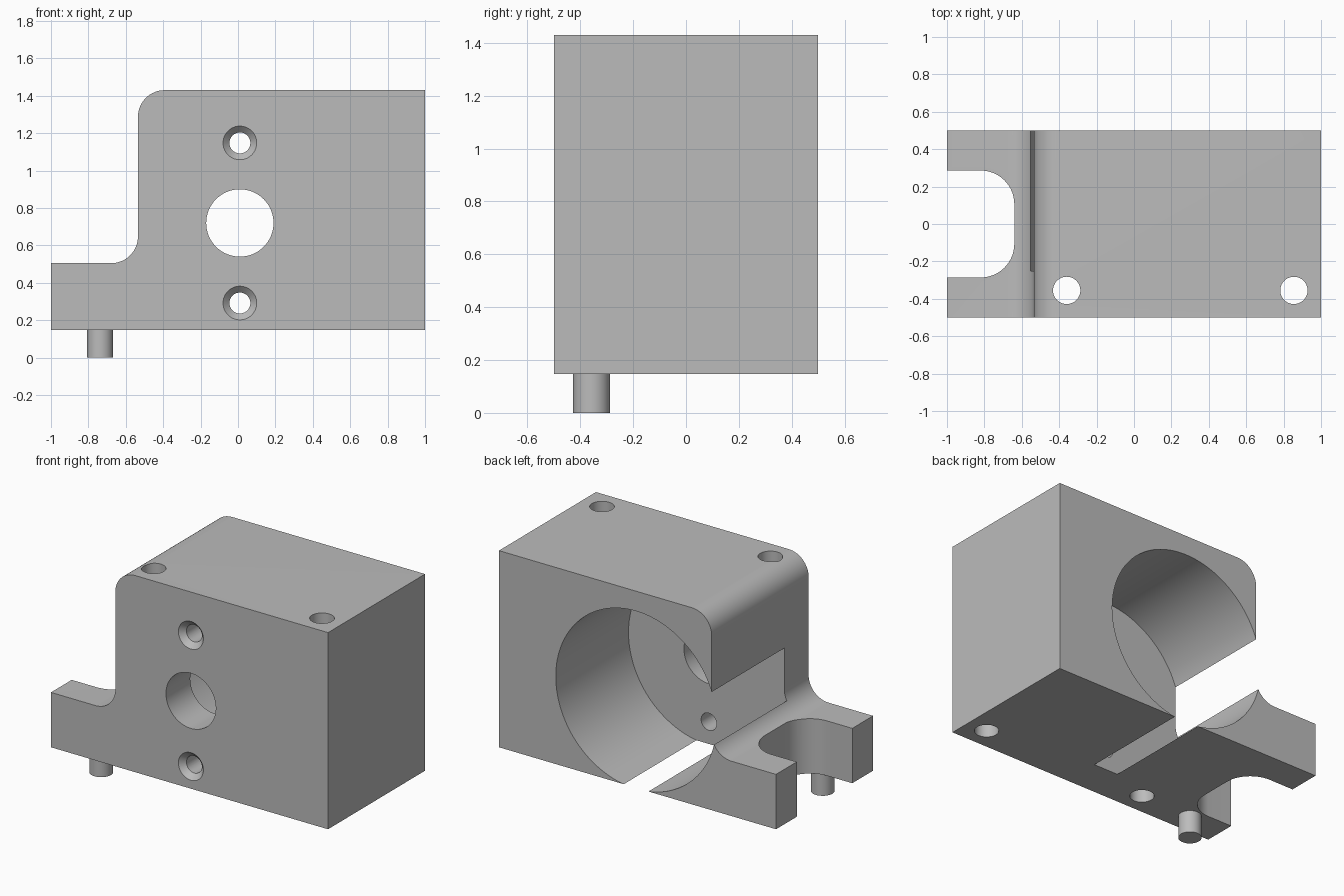
import bpy, bmesh
from math import sin, cos, pi, radians
from mathutils import Matrix, Vector

cube = bpy.data.objects.get("Cube")
if cube:
    bpy.data.objects.remove(cube, do_unlink=True)

grey = bpy.data.materials.new("machined_grey")
grey.use_nodes = True
grey.diffuse_color = (0.5, 0.5, 0.5, 1)
grey.node_tree.nodes["Principled BSDF"].inputs["Base Color"].default_value = (0.5, 0.5, 0.5, 1)


def make_object(name, bm):
    bmesh.ops.recalc_face_normals(bm, faces=bm.faces[:])
    mesh = bpy.data.meshes.new(name)
    bm.to_mesh(mesh)
    bm.free()
    mesh.materials.append(grey)
    obj = bpy.data.objects.new(name, mesh)
    bpy.context.collection.objects.link(obj)
    return obj


def arc(cx, cy, r, start, end, steps=16):
    angles = [radians(start + (end - start) * i / steps) for i in range(steps + 1)]
    return [(cx + r * cos(a), cy + r * sin(a)) for a in angles]


def extrude(name, points, axis):
    """Extrude a closed outline of 3D points along an axis vector."""
    bm = bmesh.new()
    face = bm.faces.new([bm.verts.new(p) for p in points])
    out = bmesh.ops.extrude_face_region(bm, geom=[face])
    moved = [v for v in out["geom"] if isinstance(v, bmesh.types.BMVert)]
    bmesh.ops.translate(bm, verts=moved, vec=axis)
    return make_object(name, bm)


def cylinder(name, start, end, r1, r2=None, sides=64):
    """Cylinder or cone between two points."""
    a, b = Vector(start), Vector(end)
    turn = (b - a).to_track_quat('Z', 'Y').to_matrix().to_4x4()
    bm = bmesh.new()
    bmesh.ops.create_cone(bm, cap_ends=True, segments=sides, radius1=r1,
                          radius2=r1 if r2 is None else r2, depth=(b - a).length,
                          matrix=Matrix.Translation((a + b) / 2) @ turn)
    return make_object(name, bm)


def smooth(obj):
    bpy.ops.object.select_all(action='DESELECT')
    obj.select_set(True)
    bpy.context.view_layer.objects.active = obj
    bpy.ops.object.shade_smooth_by_angle(angle=radians(30))


# Housing block with a side foot, rounded shoulder and filleted step
base, foot, top, wall, fillet = 0.147, 0.505, 1.43, -0.535, 0.143
outline = [(-1, base), (1, base), (1, top)]
outline += arc(wall + fillet, top - fillet, fillet, 90, 180)
outline += arc(wall - fillet, foot + fillet, fillet, 0, -90)
outline += [(-1, foot)]
block = extrude("housing_block", [(x, -0.5, z) for x, z in outline], (0, 1, 0))

# Main bore, breaking through the side wall and the underside
bx, bz = 0.01, 0.72
cutters = [cylinder("main_bore", (bx, -0.25, bz), (bx, 0.6, bz), 0.58, sides=128),
           cylinder("shaft_hole", (bx, -0.6, bz), (bx, 0, bz), 0.18)]

# Countersunk screw holes above and below the shaft hole
for side in (-1, 1):
    z = bz + side * 0.428
    cutters.append(cylinder("screw_hole", (bx, -0.6, z), (bx, 0, z), 0.056))
    cutters.append(cylinder("countersink", (bx, -0.51, z), (bx, -0.464, z), 0.1, 0.054))

# Vertical bolt holes
for x in (-0.36, 0.855):
    cutters.append(cylinder("bolt_hole", (x, -0.355, 0), (x, -0.355, 1.6), 0.073))

# Round-cornered notch in the foot
notch = [(-1.1, -0.286)] + arc(-0.82, -0.106, 0.18, -90, 0)
notch += arc(-0.82, 0.106, 0.18, 0, 90) + [(-1.1, 0.286)]
cutters.append(extrude("foot_notch", [(x, y, 0) for x, y in notch], (0, 0, 1)))

for cutter in cutters:
    cutter.hide_render = True
    mod = block.modifiers.new(cutter.name, 'BOOLEAN')
    mod.operation = 'DIFFERENCE'
    mod.solver = 'EXACT'
    mod.object = cutter
    bpy.context.view_layer.objects.active = block
    bpy.ops.object.modifier_apply(modifier=mod.name)
for cutter in cutters:
    bpy.data.objects.remove(cutter, do_unlink=True)
smooth(block)

# Locating pin under the foot
pin = cylinder("locating_pin", (-0.737, -0.357, 0), (-0.737, -0.357, 0.2), 0.07, sides=48)
smooth(pin)
